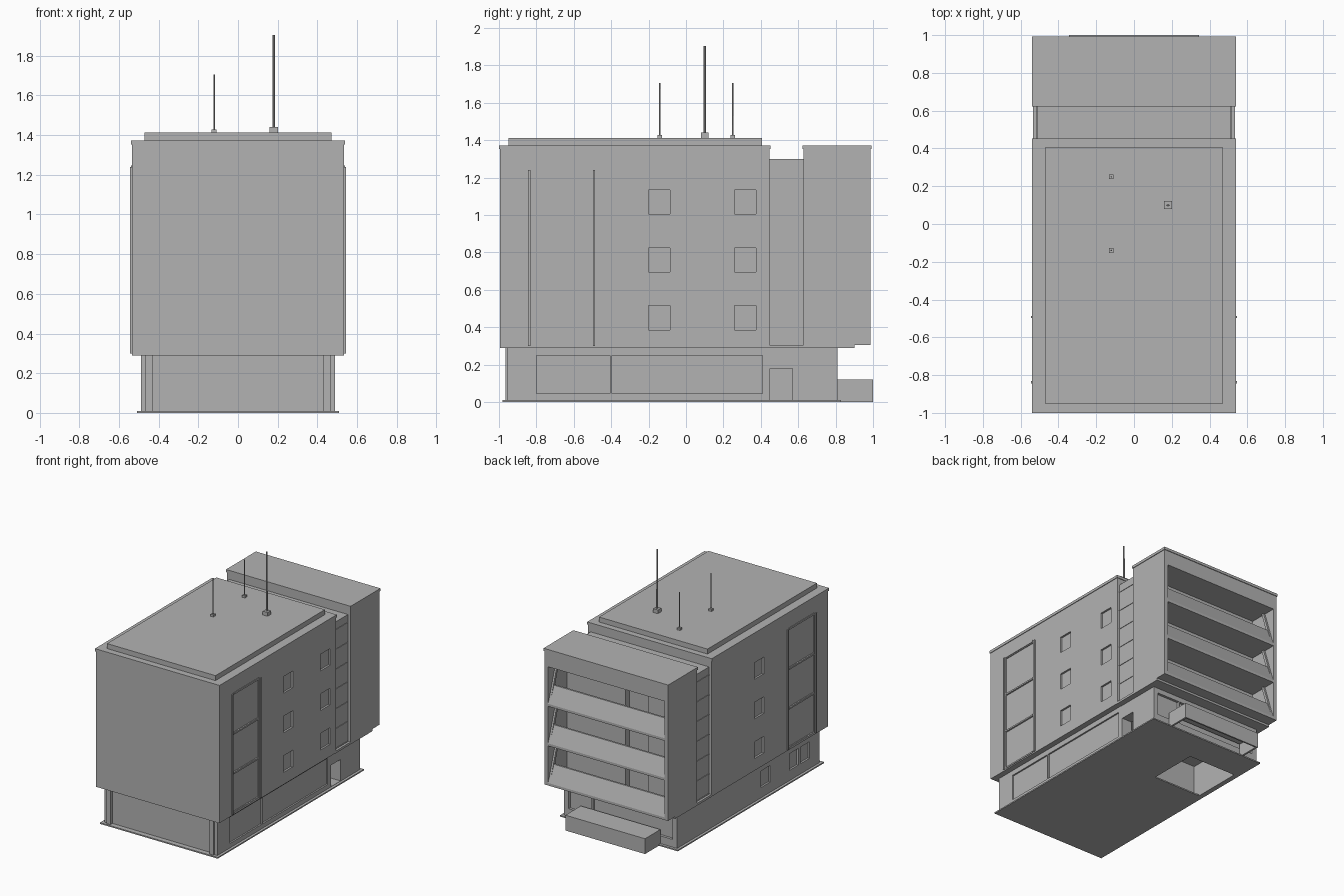
import bpy, bmesh
from mathutils import Matrix, Vector

if "Cube" in bpy.data.objects:
    bpy.data.objects.remove(bpy.data.objects["Cube"], do_unlink=True)

concrete = bpy.data.materials.new("light_grey_concrete")
concrete.use_nodes = True
GREY = (0.45, 0.45, 0.45, 1)
concrete.diffuse_color = GREY
concrete.node_tree.nodes["Principled BSDF"].inputs["Base Color"].default_value = GREY


def finish(name, bm):
    mesh = bpy.data.meshes.new(name)
    bmesh.ops.recalc_face_normals(bm, faces=bm.faces)
    bm.to_mesh(mesh)
    bm.free()
    mesh.materials.append(concrete)
    obj = bpy.data.objects.new(name, mesh)
    bpy.context.collection.objects.link(obj)
    return obj


def boxes(name, *ranges):
    """One object from boxes given as (x0, x1, y0, y1, z0, z1)."""
    bm = bmesh.new()
    for x0, x1, y0, y1, z0, z1 in ranges:
        mid = Vector((x0 + x1, y0 + y1, z0 + z1)) / 2
        size = Matrix.Diagonal((x1 - x0, y1 - y0, z1 - z0, 1))
        bmesh.ops.create_cube(bm, size=1, matrix=Matrix.Translation(mid) @ size)
    return finish(name, bm)


def extrude_x(name, profile, x0, x1):
    """Prism along x from a (y, z) profile."""
    bm = bmesh.new()
    face = bm.faces.new([bm.verts.new((x0, y, z)) for y, z in profile])
    new = bmesh.ops.extrude_face_region(bm, geom=[face])["geom"]
    verts = [v for v in new if isinstance(v, bmesh.types.BMVert)]
    bmesh.ops.translate(bm, verts=verts, vec=(x1 - x0, 0, 0))
    return finish(name, bm)


def cut(obj, *ranges):
    """Cut boxes out of an object."""
    cutter = boxes("cutter", *ranges)
    cutter.hide_render = True
    mod = obj.modifiers.new("cut", "BOOLEAN")
    mod.operation, mod.solver, mod.object = "DIFFERENCE", "EXACT", cutter
    result = obj.evaluated_get(bpy.context.evaluated_depsgraph_get())
    mesh = bpy.data.meshes.new_from_object(result)
    obj.modifiers.clear()
    obj.data = mesh
    bpy.data.objects.remove(cutter, do_unlink=True)


def side_range(side, depth, wall, y0, y1, z0, z1):
    """Box that reaches from inside a side wall to beyond it."""
    a, b = sorted((side * (wall - depth), side * (wall + 0.05)))
    return (a, b, y0, y1, z0, z1)


FLOORS = (0.305, 0.615, 0.925)
TOP = 1.24

# Base plate with the stair well opening
plate = boxes("base_plate", (-0.51, 0.51, -0.98, 0.83, 0, 0.01))
cut(plate, (-0.47, -0.05, 0.18, 0.58, -0.1, 0.1))

# Ground floor: room, side door, shop window, small windows, back window
ground = boxes("ground_floor", (-0.49, 0.49, -0.955, 0.81, 0.01, 0.295))
cut(ground, (-0.475, 0.4, 0.12, 0.62, -0.1, 0.275))
cut(ground, (0.35, 0.6, 0.45, 0.57, 0.012, 0.18))
cut(ground,
    side_range(1, 0.012, 0.49, -0.80, -0.405, 0.045, 0.25),
    side_range(1, 0.012, 0.49, -0.395, 0.41, 0.045, 0.25),
    *[side_range(-1, 0.015, 0.49, y, y + 0.11, 0.09, 0.22) for y in (-0.83, -0.69, -0.34)],
    (0.25, 0.45, 0.79, 0.9, 0.07, 0.25), (-0.45, 0.24, 0.79, 0.9, 0.07, 0.25),
    (-0.43, 0.43, -1.1, -0.94, 0, 0.4))
boxes("front_pilasters", *[(s * 0.4475 - 0.0175, s * 0.4475 + 0.0175, -0.966, -0.95, 0.01, 0.295)
                           for s in (-1, 1)])

# Back entrance block, open underneath
porch = boxes("entrance_block", (-0.345, 0.345, 0.81, 1.0, 0, 0.12))
cut(porch, (-0.33, 0.33, 0.80, 0.988, -0.1, 0.105))

# Main block with windows and tall side bays cut into the walls
main = boxes("main_block", (-0.535, 0.535, -0.995, 0.447, 0.29, 1.36))
recesses = []
for z in FLOORS:
    for side, y in ((1, -0.20), (1, 0.26), (-1, -0.20)):
        recesses.append(side_range(side, 0.015, 0.535, y, y + 0.115, z + 0.08, z + 0.21))
    for side in (-1, 1):
        recesses.append(side_range(side, 0.006, 0.535, -0.82, -0.51, z + 0.008, z + 0.303))
cut(main, *recesses)
boxes("main_coping", (-0.54, 0.54, -1.0, 0.452, 1.352, 1.373))
boxes("raised_roof", (-0.47, 0.47, -0.95, 0.405, 1.37, 1.412))
boxes("floor_slab", (-0.535, 0.535, 0.44, 0.9, 0.288, 0.306))

# Rails framing the tall side bays
rails = []
for side in (-1, 1):
    a, b = sorted((side * 0.53, side * 0.545))
    rails += [(a, b, y - 0.006, y + 0.006, 0.30, TOP) for y in (-0.838, -0.492)]
    a, b = sorted((side * 0.525, side * 0.54))
    rails += [(a, b, -0.82, -0.51, z - 0.006, z + 0.006) for z in (*FLOORS, TOP)]
boxes("bay_rails", *rails)

# Link between the blocks with horizontal joints
boxes("link", (-0.513, 0.513, 0.44, 0.63, 0.29, 1.30))
boxes("link_joints", *[(-0.517, 0.517, 0.447, 0.625, 0.305 + 0.155 * i, 0.311 + 0.155 * i)
                       for i in range(7)])

# Back block hollowed into three balconies
back = boxes("back_block", (-0.535, 0.535, 0.628, 0.987, 0.305, 1.36))
cut(back, *[(-0.505, 0.505, 0.75, 1.1, z + 0.012, z + 0.31) for z in FLOORS])
cut(back, *[(-0.2, 0.0, 0.70, 0.8, z + 0.014, z + 0.23) for z in FLOORS])
boxes("back_coping", (-0.54, 0.54, 0.623, 0.992, 1.352, 1.373))

# Sloping balcony parapets and end fins
for z in FLOORS:
    extrude_x("balcony_parapet", ((0.987, z), (0.987, z + 0.02), (0.935, z + 0.15),
                                  (0.92, z + 0.15), (0.968, z)), -0.506, 0.506)
    for side in (-1, 1):
        extrude_x("balcony_fin", ((0.987, z + 0.01), (0.89, z + 0.31), (0.87, z + 0.31), (0.965, z + 0.01)),
                  side * 0.506, side * 0.49)

# Roof masts on small feet
def mast(x, y, foot, radius, top):
    z = 1.41 + foot * 0.75
    boxes("mast_foot", (x - foot / 2, x + foot / 2, y - foot / 2, y + foot / 2, 1.41, z))
    bm = bmesh.new()
    bmesh.ops.create_cone(bm, cap_ends=True, segments=8, radius1=radius, radius2=radius * 0.8,
                          depth=top - z, matrix=Matrix.Translation((x, y, (top + z) / 2)))
    finish("mast_rod", bm)


mast(0.18, 0.10, 0.042, 0.007, 1.905)
mast(-0.12, -0.14, 0.025, 0.004, 1.705)
mast(-0.12, 0.25, 0.025, 0.004, 1.705)
